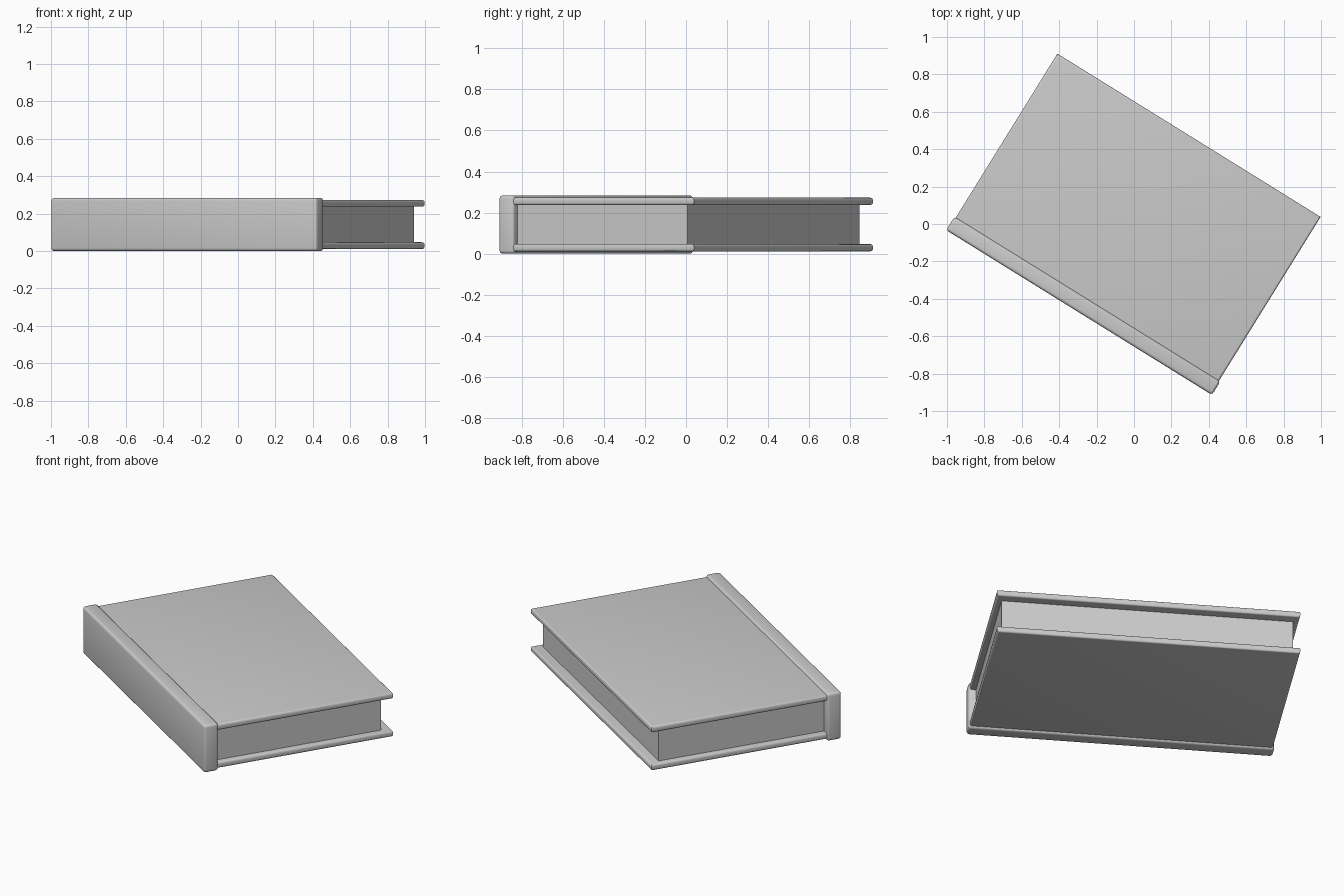
import bpy, bmesh, math
from mathutils import Matrix

if "Cube" in bpy.data.objects:
    bpy.data.objects.remove(bpy.data.objects["Cube"])

TURN = Matrix.Rotation(math.radians(-31.8), 4, 'Z')


def block(name, x, y, z, bevel=0, flat_edges_only=False):
    """Box from (min, max) ranges in book space, with rounded edges, turned on the table."""
    bm = bmesh.new()
    bmesh.ops.create_cube(bm, size=1)
    for v in bm.verts:
        for i, (lo, hi) in enumerate((x, y, z)):
            v.co[i] = lo if v.co[i] < 0 else hi
    if bevel:
        edges = [e for e in bm.edges if not flat_edges_only
                 or abs(e.verts[0].co.z - e.verts[1].co.z) < 1e-5]
        bmesh.ops.bevel(bm, geom=edges, offset=bevel, segments=4,
                        profile=0.5, affect='EDGES', clamp_overlap=True)
    bmesh.ops.recalc_face_normals(bm, faces=bm.faces)
    bm.transform(TURN)
    mesh = bpy.data.meshes.new(name)
    bm.to_mesh(mesh)
    bm.free()
    obj = bpy.data.objects.new(name, mesh)
    bpy.context.collection.objects.link(obj)
    if bevel:
        bpy.ops.object.select_all(action='DESELECT')
        obj.select_set(True)
        bpy.context.view_layer.objects.active = obj
        bpy.ops.object.shade_smooth_by_angle(angle=math.radians(35))
    return obj


# Rounded spine, slightly taller and longer than the covers
block("spine", (-0.836, 0.836), (-0.557, -0.472), (0, 0.284), 0.016)

# Front and back cover boards
for name, z in (("bottom_cover", (0.011, 0.047)), ("top_cover", (0.237, 0.273))):
    block(name, (-0.828, 0.828), (-0.49, 0.558), z, 0.012, True)

# Page block, inset from the cover edges
block("pages", (-0.795, 0.795), (-0.48, 0.501), (0.04, 0.244))
